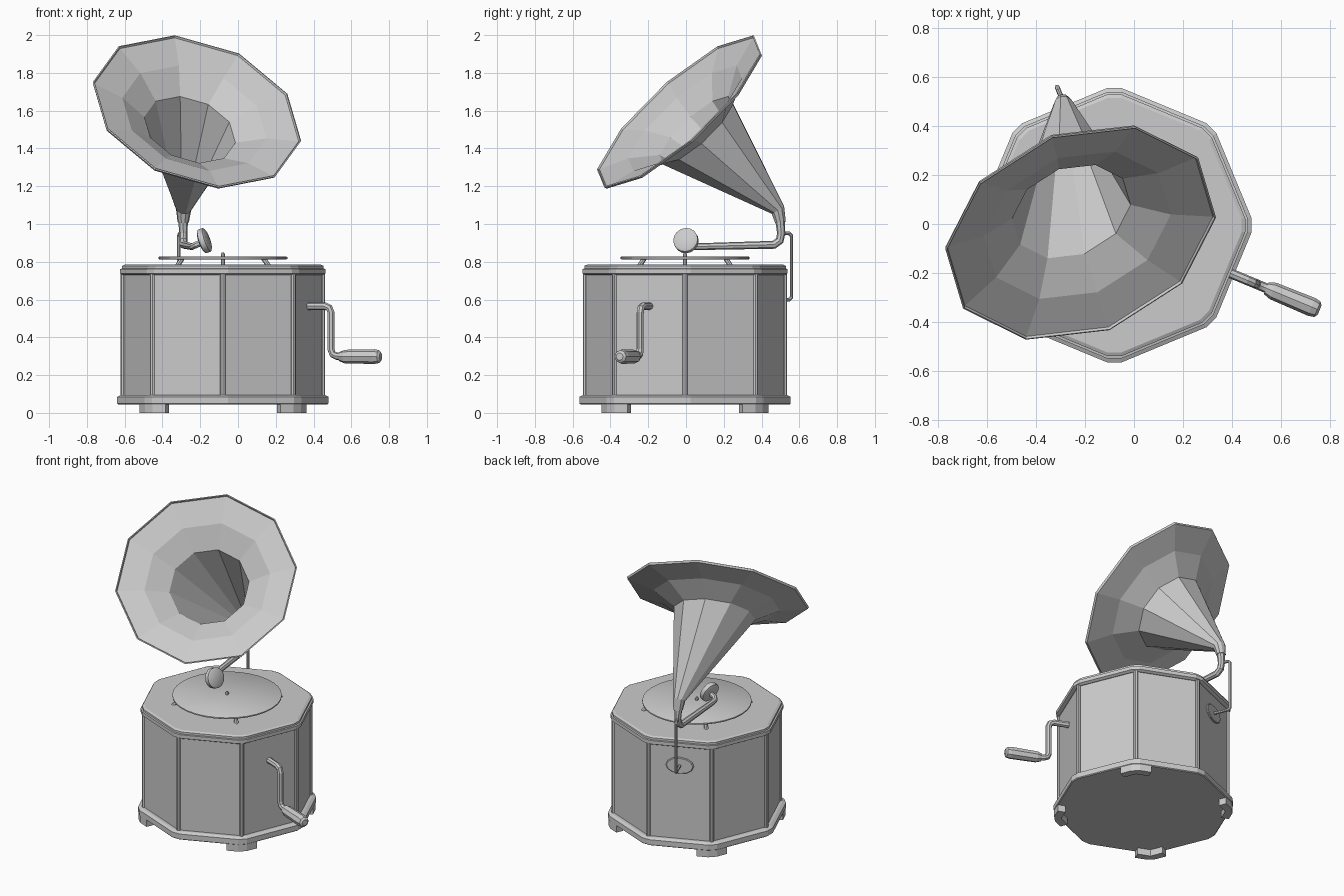
import bpy, bmesh, math
from mathutils import Vector as V

if "Cube" in bpy.data.objects:
    bpy.data.objects.remove(bpy.data.objects["Cube"])

C = V((-0.08, -0.005, 0))          # axis of the cabinet
S22, C22 = math.sin(math.pi / 8), math.cos(math.pi / 8)


def radial(deg, r, z):
    a = math.radians(deg)
    return C + V((r * math.cos(a), r * math.sin(a), z))


def skin(name, rings, caps=True, smooth=False):
    """Join equal-length rings of points into a surface."""
    bm = bmesh.new()
    rows = [[bm.verts.new(p) for p in ring] for ring in rings]
    n = len(rows[0])
    for a, b in zip(rows, rows[1:]):
        for i in range(n):
            j = (i + 1) % n
            bm.faces.new((a[i], a[j], b[j], b[i]))
    if caps:
        bm.faces.new(rows[0])
        bm.faces.new(rows[-1])
    bmesh.ops.recalc_face_normals(bm, faces=bm.faces)
    me = bpy.data.meshes.new(name)
    bm.to_mesh(me)
    bm.free()
    ob = bpy.data.objects.new(name, me)
    bpy.context.collection.objects.link(ob)
    if smooth:
        bpy.ops.object.select_all(action='DESELECT')
        ob.select_set(True)
        bpy.context.view_layer.objects.active = ob
        bpy.ops.object.shade_smooth_by_angle(angle=math.radians(35))
    return ob


def loft(name, sections, ref, sides, squash=1, **kw):
    """Round sections given as (centre, normal, radius)."""
    u, rings = V(ref), []
    for c, nrm, r in sections:
        nrm = V(nrm).normalized()
        u = (u - nrm * u.dot(nrm)).normalized()
        w = nrm.cross(u) * squash
        rings.append([V(c) + r * (u * math.cos(t) + w * math.sin(t))
                      for t in (2 * math.pi * i / sides for i in range(sides))])
    return skin(name, rings, **kw)


def tube(name, pts, radii, ref, sides=8, **kw):
    """Tube along a path; radii is one number or one per point."""
    pts = [V(p) for p in pts]
    if not isinstance(radii, (list, tuple)):
        radii = [radii] * len(pts)
    secs = []
    for i, p in enumerate(pts):
        t = V((0, 0, 0))
        if i:
            t += (p - pts[i - 1]).normalized()
        if i < len(pts) - 1:
            t += (pts[i + 1] - p).normalized()
        secs.append((p, t, radii[i]))
    return loft(name, secs, ref, sides, **kw)


def octagon(name, layers, cut=0.03):
    """Stack of octagons with clipped corners, layers as (z, radius)."""
    rings = []
    for z, r in layers:
        ring = []
        for k in range(8):
            p = radial(45 * k, r, z)
            for nb in (k - 1, k + 1):
                ring.append(p + (radial(45 * nb, r, z) - p).normalized() * cut)
        rings.append(ring)
    return skin(name, rings)


# Cabinet
octagon("base", [(0.045, 0.565), (0.05, 0.571), (0.085, 0.571), (0.095, 0.55)])
octagon("cabinet_body", [(0.09, 0.53), (0.74, 0.53)], 0.01)
octagon("lid", [(0.73, 0.54), (0.738, 0.555), (0.762, 0.555), (0.764, 0.545),
                (0.778, 0.545), (0.785, 0.53)])
for k in range(8):
    tube(f"corner_post_{k}", [radial(45 * k, 0.527, 0.09), radial(45 * k, 0.527, 0.735)],
         0.014, (1, 0, 0))

# Bracket feet wrapped around the diagonal corners
for k in range(4):
    a = 45 + 90 * k
    p = radial(a, 0.568, 0)
    e = (p - C).normalized()
    t = V((-e.y, e.x, 0))
    d1, d2 = t * C22 - e * S22, -t * C22 - e * S22
    n1, n2 = -e * C22 - t * S22, -e * C22 + t * S22
    foot = [p + d2 * 0.03, p + d1 * 0.03, p + d1 * 0.105, p + d1 * 0.105 + n1 * 0.05,
            p - e * 0.05 / C22, p + d2 * 0.105 + n2 * 0.05, p + d2 * 0.105]
    skin(f"foot_{k}", [[q + V((0, 0, z)) for q in foot] for z in (0, 0.05)])

# Turntable
up = (0, 0, 1)
loft("turntable", [(C + V((0, 0, z)), up, r) for z, r in
                   ((0.812, 0.335), (0.816, 0.342), (0.824, 0.342), (0.828, 0.336))],
     (1, 0, 0), 32, smooth=True)
tube("spindle", [C + V((0, 0, 0.78)), C + V((0, 0, 0.838)), C + V((0, 0, 0.848))],
     [0.011, 0.011, 0.006], (1, 0, 0))
for k in range(4):
    a = 45 + 90 * k
    tube(f"turntable_peg_{k}", [radial(a, 0.345, 0.775), radial(a, 0.305, 0.816)],
         0.013, (-math.sin(math.radians(a)), math.cos(math.radians(a)), 0))

# Crank on the right front panel
A = -22.5
side = (S22, C22, 0)
tube("crank_rod", [radial(A, r, z) for r, z in
                   ((0.455, 0.565), (0.585, 0.565), (0.61, 0.555), (0.62, 0.53),
                    (0.62, 0.335), (0.63, 0.31), (0.655, 0.3), (0.69, 0.3))], 0.02, side)
tube("crank_handle", [radial(A, r, 0.298) for r in (0.67, 0.70, 0.87, 0.895, 0.905)],
     [0.026, 0.036, 0.039, 0.034, 0.02], side)

# Rear bracket holding the horn
B = 112.5
side = (C22, S22, 0)
tube("bracket_rod", [radial(B, r, z) for r, z in
                     ((0.47, 0.6), (0.597, 0.6), (0.61, 0.612), (0.61, 0.938),
                      (0.597, 0.95), (0.54, 0.95))], 0.01, side)
plate_n = (-S22, C22, 0)
loft("bracket_plate", [(radial(B, r, 0.6), plate_n, q) for r, q in
                       ((0.475, 0.09), (0.496, 0.09), (0.5, 0.084))], side, 12, squash=0.62)

# Tone arm and sound box
tube("tone_arm", [(-0.288, 0.478, 1.09), (-0.29, 0.497, 1.03), (-0.29, 0.504, 0.95),
                  (-0.29, 0.496, 0.912), (-0.287, 0.465, 0.89), (-0.245, 0.06, 0.88),
                  (-0.238, 0.025, 0.882), (-0.222, 0.008, 0.89), (-0.17, 0, 0.91)],
     [0.03, 0.026, 0.022, 0.022, 0.022, 0.018, 0.018, 0.018, 0.018], (1, 0, 0))
box_n = V((0.92, -0.2, 0.33)).normalized()
box_c = V((-0.178, 0, 0.912))
loft("sound_box", [(box_c + box_n * d, box_n, r) for d, r in
                   ((-0.022, 0.05), (-0.014, 0.066), (0.014, 0.066), (0.022, 0.05))],
     (0, 1, 0), 16, smooth=True)

# Ten-sided horn: flare rings share the mouth axis, the cone bends down to the arm
mouth = V((-0.217, -0.038, 1.597))
axis = V((0.275, -0.645, 0.713))
horn = loft("horn", [(mouth, axis, 0.573), (mouth - axis * 0.012, axis, 0.568),
                     (mouth - axis * 0.055, axis, 0.40), (mouth - axis * 0.14, axis, 0.255),
                     ((-0.288, 0.486, 1.075), (0.05, -0.5, 0.86), 0.036),
                     ((-0.29, 0.5, 1.01), (0, -0.1, 1), 0.026)],
            (-0.543, -0.062, 0.153), 10, caps=False)
mod = horn.modifiers.new("thickness", 'SOLIDIFY')
mod.thickness = 0.008
mod.offset = 0
